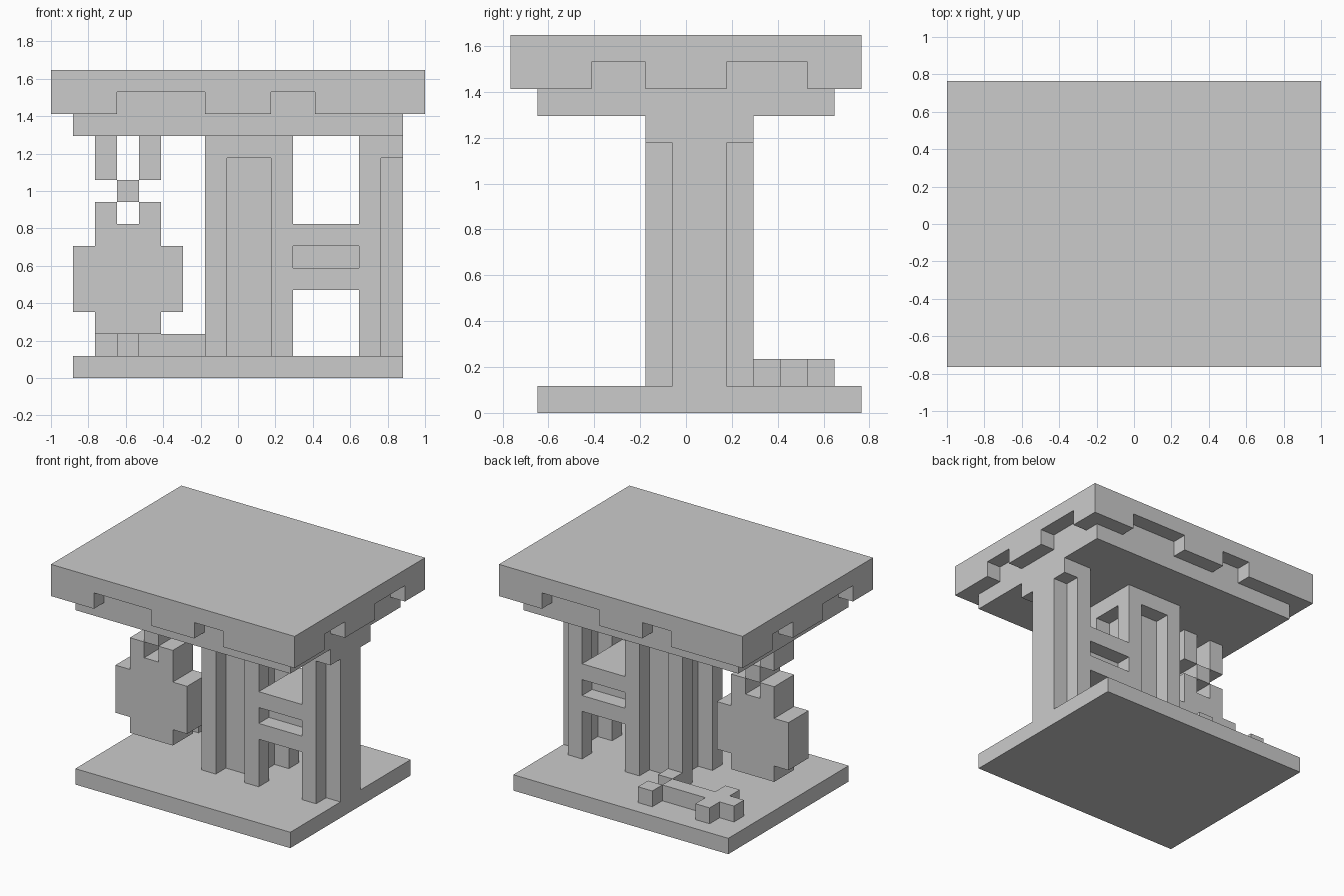
import bpy, bmesh, itertools
from mathutils import Vector

if "Cube" in bpy.data.objects:
    bpy.data.objects.remove(bpy.data.objects["Cube"])

U = 2 / 17                      # one block of the 17 x 13 x 14 grid
ORIGIN = Vector((-8.5, -6.5, 0))


def cells(box):
    """All grid cells in a box (x0, x1, y0, y1, z0, z1)."""
    x0, x1, y0, y1, z0, z1 = box
    return set(itertools.product(range(x0, x1), range(y0, y1), range(z0, z1)))


def build(name, add, cut=()):
    """Union of boxes minus cut boxes, skinned with outer faces only."""
    solid = set().union(*map(cells, add)) - set().union(*map(cells, cut))
    bm = bmesh.new()
    verts = {}

    def vert(p):
        if p not in verts:
            verts[p] = bm.verts.new((Vector(p) + ORIGIN) * U)
        return verts[p]

    for c in solid:
        for axis, side in itertools.product(range(3), (0, 1)):
            n = list(c)
            n[axis] += 2 * side - 1
            if tuple(n) in solid:
                continue
            a, b = (axis + 1) % 3, (axis + 2) % 3
            loop = []
            for da, db in ((0, 0), (1, 0), (1, 1), (0, 1)):
                p = list(c)
                p[axis] += side
                p[a] += da
                p[b] += db
                loop.append(vert(tuple(p)))
            bm.faces.new(loop if side else loop[::-1])
    bmesh.ops.dissolve_limit(bm, angle_limit=0.01, verts=bm.verts[:], edges=bm.edges[:])
    mesh = bpy.data.meshes.new(name)
    bm.to_mesh(mesh)
    bm.free()
    obj = bpy.data.objects.new(name, mesh)
    bpy.context.collection.objects.link(obj)
    return obj


# Base plate
build("base", [(1, 16, 1, 13, 0, 1)])

# Roof: notched rim, the notches repeat under a half turn
notches = [(3, 7, 0, 1, 12, 13), (10, 12, 0, 1, 12, 13),
           (16, 17, 3, 5, 12, 13), (16, 17, 8, 11, 12, 13)]
notches += [(17 - b, 17 - a, 13 - d, 13 - c, e, f) for a, b, c, d, e, f in notches]
build("roof", [(0, 17, 0, 13, 12, 14)], notches)
build("roof_underside", [(1, 16, 1, 12, 11, 12)])

# Grooved pillars: core, corner posts and solid cap
grooves_x = lambda x0, x1: [(x0, x1, 5, 6, 1, 10), (x0, x1, 8, 9, 1, 10)]
build("centre_pillar", [(7, 11, 5, 9, 1, 11)],
      grooves_x(8, 10) + [(7, 8, 6, 8, 1, 10), (10, 11, 6, 8, 1, 10)])
build("side_pillar", [(14, 16, 5, 9, 1, 11)],
      grooves_x(15, 16) + [(14, 15, 6, 8, 1, 10)])

# Cross beam between the pillars, slotted front and back
build("cross_beam", [(11, 14, 5, 9, 4, 7)],
      [(11, 14, 5, 6, 5, 6), (11, 14, 8, 9, 5, 6)])

# Hanging pot on a crossed strap
outline = [(2, 5, 2, 7), (1, 6, 3, 6), (2, 3, 7, 8), (4, 5, 7, 8),
           (3, 4, 8, 9), (2, 3, 9, 11), (4, 5, 9, 11)]
build("hanging_pot", [(a, b, 5, 7, c, d) for a, b, c, d in outline])

# Tool lying on the base: shaft, cross piece and forked end
plan = [(2, 7, 10, 11), (3, 4, 9, 12), (7, 8, 9, 10), (7, 8, 11, 12)]
build("floor_tool", [(*p, 1, 2) for p in plan])
